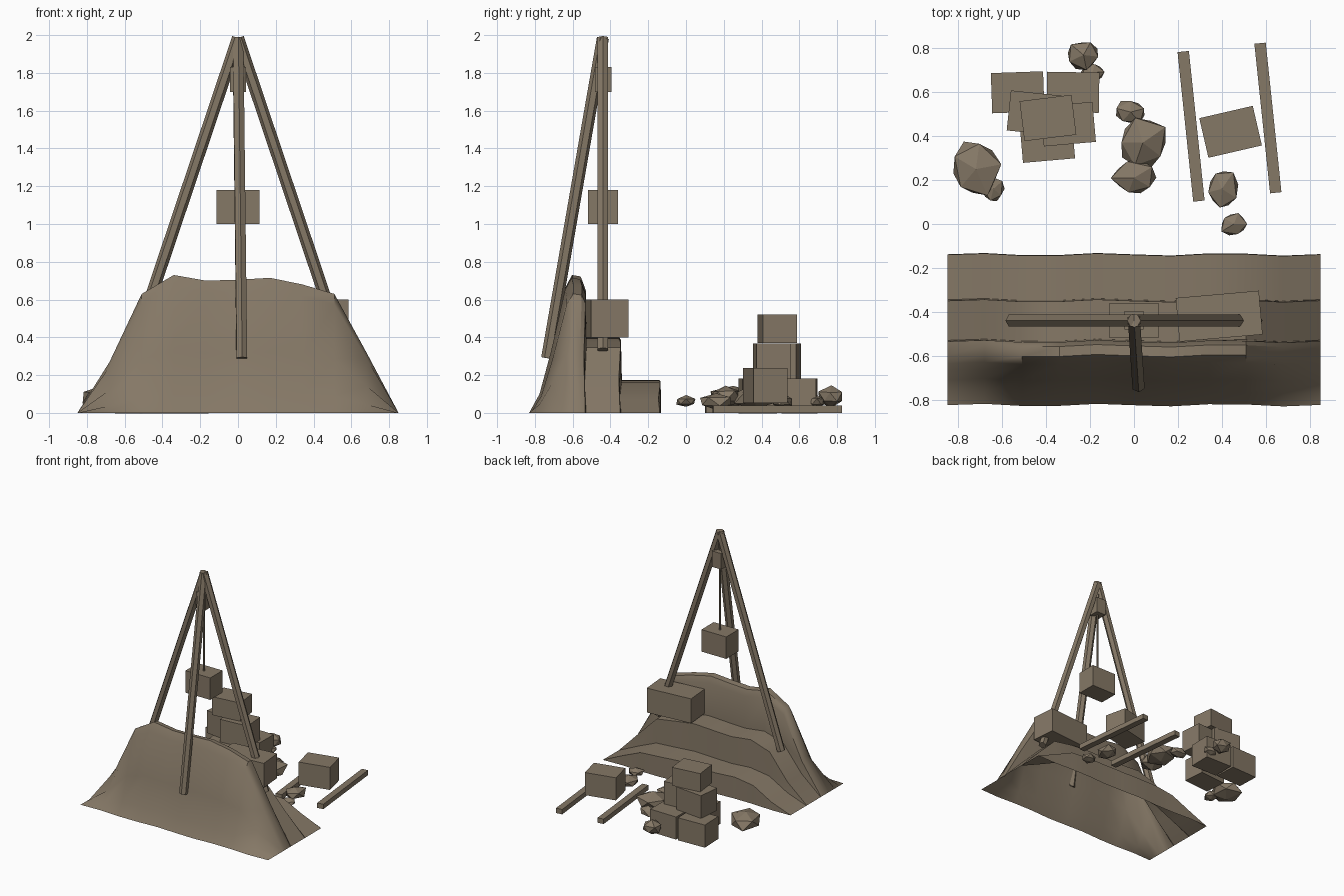
import bpy, bmesh, math, random
from mathutils import Vector, Matrix

if "Cube" in bpy.data.objects:
    bpy.data.objects.remove(bpy.data.objects["Cube"], do_unlink=True)
random.seed(4)

# Single stone-brown material
brown = bpy.data.materials.new("stone_brown")
brown.use_nodes = True
COLOUR = (0.235, 0.188, 0.133, 1)
brown.diffuse_color = COLOUR
bsdf = brown.node_tree.nodes["Principled BSDF"]
bsdf.inputs["Base Color"].default_value = COLOUR
bsdf.inputs["Roughness"].default_value = 0.9


def finish(name, bm):
    mesh = bpy.data.meshes.new(name)
    bm.to_mesh(mesh)
    bm.free()
    mesh.materials.append(brown)
    obj = bpy.data.objects.new(name, mesh)
    bpy.context.collection.objects.link(obj)
    return obj


def box(name, centre, size, turn=0):
    bm = bmesh.new()
    place = (Matrix.Translation(centre) @ Matrix.Rotation(math.radians(turn), 4, 'Z')
             @ Matrix.Diagonal((*size, 1)))
    bmesh.ops.create_cube(bm, size=1, matrix=place)
    return finish(name, bm)


def pole(name, start, end, radius, sides=6):
    a, b = Vector(start), Vector(end)
    bm = bmesh.new()
    place = (Matrix.Translation((a + b) / 2)
             @ (b - a).to_track_quat('Z', 'Y').to_matrix().to_4x4())
    bmesh.ops.create_cone(bm, cap_ends=True, segments=sides, radius1=radius,
                          radius2=radius, depth=(b - a).length, matrix=place)
    return finish(name, bm)


def rock(name, centre, half):
    bm = bmesh.new()
    bmesh.ops.create_icosphere(bm, subdivisions=1, radius=1)
    spin = Matrix.Rotation(random.uniform(0, 6), 3, 'Z')
    for v in bm.verts:
        p = spin @ v.co * random.uniform(0.85, 1.15)
        v.co = Vector(centre) + Vector(p[k] * half[k] for k in range(3))
    return finish(name, bm)


# Quarry hill: a cross-section scaled by the ridge height along its length
ridge = [0, 0.27, 0.63, 0.73, 0.70, 0.705, 0.715, 0.68, 0.63, 0.32, 0]
section = [(-0.825, 0), (-0.77, 0.14), (-0.71, 0.45), (-0.635, 0.91), (-0.6, 1),
           (-0.555, 0.99), (-0.535, 0.92), (-0.53, 0.55), (-0.35, 0.55),
           (-0.345, 0.24), (-0.14, 0.24), (-0.138, 0)]
bm = bmesh.new()
columns = []
for i, height in enumerate(ridge):
    sway = 0.006 * math.sin(i * 1.9)
    columns.append([bm.verts.new((-0.85 + 0.17 * i, y + sway, f * height))
                    for y, f in section])
for left, right in zip(columns, columns[1:]):
    for j in range(len(section) - 1):
        bm.faces.new((left[j], right[j], right[j + 1], left[j + 1]))
hill = finish("quarry_hill", bm)
bpy.context.view_layer.objects.active = hill
hill.select_set(True)
bpy.ops.object.shade_smooth_by_angle(angle=math.radians(35))
hill.select_set(False)

# Tripod hoist
apex = (0, -0.44, 1.985)
for name, foot in (("left_leg", (0.555, -0.44, 0.335)),
                   ("right_leg", (-0.555, -0.44, 0.335)),
                   ("front_leg", (0.02, -0.735, 0.29))):
    pole(name, foot, apex, 0.032)
box("pulley", (0, -0.438, 1.765), (0.085, 0.085, 0.13))
pole("rope", (0, -0.44, 1.1), (0, -0.44, 1.8), 0.009)
box("hanging_block", (0, -0.44, 1.09), (0.225, 0.16, 0.18))
box("ledge_block", (0.388, -0.42, 0.5), (0.38, 0.2, 0.2), 5)

# Stacked cut blocks in three layers
stack = [(-0.53, 0.6, 0.09, 2), (-0.278, 0.6, 0.09, -1), (-0.395, 0.38, 0.09, 5),
         (-0.452, 0.505, 0.275, -6), (-0.3, 0.455, 0.275, 5), (-0.392, 0.483, 0.445, 7)]
for n, (x, y, z, turn) in enumerate(stack):
    box(f"stacked_block_{n + 1}", (x, y, z), (0.238, 0.183, 0.15 if z > 0.4 else 0.185), turn)

# Sled rails with one block
for name, x, y in (("rail_inner", 0.26, 0.445), ("rail_outer", 0.61, 0.483)):
    box(name, (x, y, 0.02), (0.052, 0.685, 0.04), 6)
box("sled_block", (0.44, 0.42, 0.145), (0.25, 0.185, 0.185), 13)

# Loose rubble
rubble = [((-0.72, 0.25, 0.08), (0.12, 0.14, 0.07)),
          ((-0.64, 0.16, 0.06), (0.05, 0.06, 0.035)),
          ((-0.23, 0.77, 0.085), (0.08, 0.07, 0.055)),
          ((-0.19, 0.69, 0.06), (0.06, 0.05, 0.035)),
          ((-0.015, 0.51, 0.06), (0.075, 0.06, 0.04)),
          ((0.04, 0.37, 0.08), (0.125, 0.125, 0.065)),
          ((0.0, 0.21, 0.09), (0.105, 0.085, 0.055)),
          ((0.4, 0.16, 0.06), (0.075, 0.1, 0.045)),
          ((0.455, 0.0, 0.06), (0.068, 0.058, 0.032))]
for n, (centre, half) in enumerate(rubble):
    rock(f"rubble_{n + 1}", centre, half)
